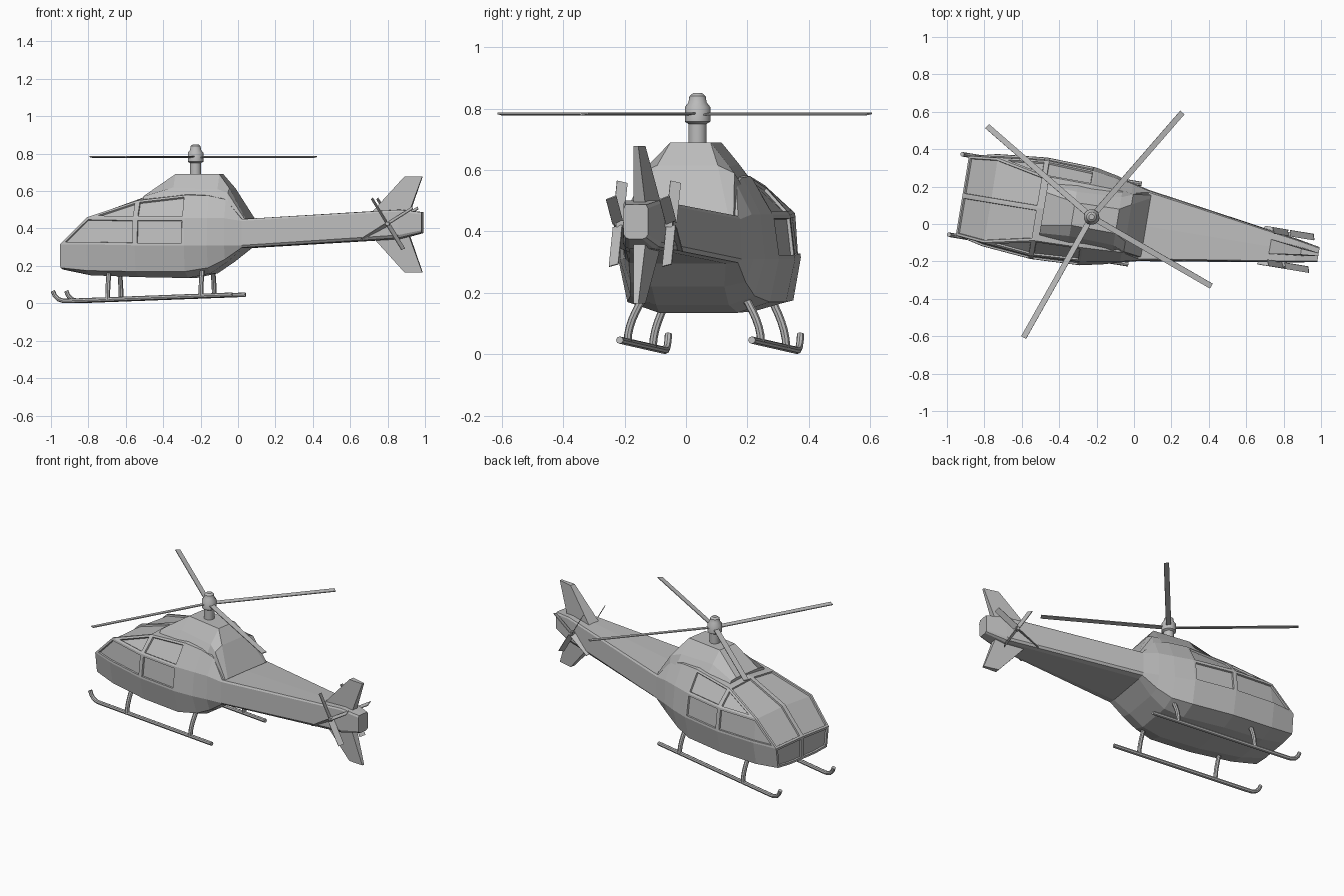
import bpy, bmesh, math
from mathutils import Matrix

cube = bpy.data.objects.get("Cube")
if cube:
    bpy.data.objects.remove(cube)

# The aircraft is built nose to -x, then turned slightly about z
YAW = Matrix.Rotation(math.radians(-9.4), 4, 'Z')
ROTOR_X = -0.23

grey = bpy.data.materials.new("plain_grey")
grey.use_nodes = True
GREY = (0.5, 0.5, 0.5, 1)
grey.diffuse_color = GREY
grey.node_tree.nodes["Principled BSDF"].inputs["Base Color"].default_value = GREY


def finish(bm, name, smooth=False):
    """Turn a bmesh into a named grey object."""
    bmesh.ops.recalc_face_normals(bm, faces=bm.faces[:])
    bm.transform(YAW)
    mesh = bpy.data.meshes.new(name)
    bm.to_mesh(mesh)
    bm.free()
    mesh.materials.append(grey)
    obj = bpy.data.objects.new(name, mesh)
    bpy.context.collection.objects.link(obj)
    if smooth:
        for o in bpy.context.selected_objects:
            o.select_set(False)
        obj.select_set(True)
        bpy.context.view_layer.objects.active = obj
        bpy.ops.object.shade_smooth_by_angle(angle=math.radians(40))


def loft(bm, rings):
    """Bridge closed rings and cap both ends; returns faces[ring][segment], first cap."""
    rows = [[bm.verts.new(p) for p in ring] for ring in rings]
    n = len(rows[0])
    faces = [[bm.faces.new((a[i], a[(i + 1) % n], b[(i + 1) % n], b[i]))
              for i in range(n)] for a, b in zip(rows, rows[1:])]
    bm.faces.new(rows[-1])
    return faces, bm.faces.new(rows[0])


# Fuselage and tail boom: per station, x then (half width, z) of
# keel, chine, waist, belt, roof edge, and the roof centre height
STATIONS = [
    (-.93, (.10, .18), (.20, .19), (.215, .315), (.215, .315), (.215, .315), .32),
    (-.78, (.12, .15), (.225, .175), (.25, .315), (.23, .46), (.23, .46), .47),
    (-.515, (.14, .14), (.245, .17), (.275, .31), (.258, .455), (.175, .55), .565),
    (-.25, (.13, .135), (.235, .17), (.265, .31), (.245, .455), (.17, .58), .6),
    (-.13, (.12, .16), (.205, .19), (.24, .31), (.225, .455), (.165, .575), .59),
    (-.04, (.12, .22), (.19, .235), (.215, .31), (.21, .455), (.16, .555), .575),
    (.05, (.14, .295), (.18, .298), (.193, .31), (.188, .44), (.18, .45), .452),
    (.88, (.04, .343), (.056, .35), (.063, .365), (.06, .49), (.055, .5), .502),
    (1.0, (.022, .375), (.034, .38), (.04, .39), (.04, .475), (.034, .487), .488),
]
# Panes as (station, segment) cells: windscreen, lower and upper front
# side panes, door panel, door window
PANES = [[(0, 5), (1, 5)], [(0, 3), (1, 3)], [(1, 4)], [(2, 3)], [(2, 4)]]

bm = bmesh.new()
tag = bm.faces.layers.int.new("pane")
rings = []
for x, *pts, top in STATIONS:
    half = [(0, pts[0][1])] + pts + [(0, top)]
    rings.append([(x, w, z) for w, z in half] +
                 [(x, -w, z) for w, z in reversed(half[1:-1])])
faces, nose = loft(bm, rings)
for k, cells in enumerate(PANES, 1):
    for r, s in cells:
        faces[r][s][tag] = k
        faces[r][-1 - s][tag] = -k
NOSE = len(PANES) + 1
nose[tag] = NOSE
bmesh.ops.remove_doubles(bm, verts=bm.verts[:], dist=0.0005)

# Split the nose into two halves, then recess every pane
nose = next(f for f in bm.faces if f[tag] == NOSE)
mid = sorted((v for v in nose.verts if abs(v.co.y) < 1e-5), key=lambda v: v.co.z)
bmesh.utils.face_split(nose, mid[0], mid[-1])
for f in bm.faces:
    if f[tag] == NOSE and f.calc_center_median().y < 0:
        f[tag] = -NOSE
bmesh.ops.recalc_face_normals(bm, faces=bm.faces[:])
groups = [[f for f in bm.faces if f[tag] == side * k]
          for k in range(1, NOSE + 1) for side in (1, -1)]
for group in groups:
    for thickness, depth in ((.013, 0), (.002, -.01)):
        bmesh.ops.inset_region(bm, faces=group, thickness=thickness,
                               depth=depth, use_even_offset=True)
finish(bm, "fuselage")

# Engine cowling: x, then (half width, z) of base, shoulder, top
COWL = [
    (-.49, (.15, .54), (.13, .572), (.09, .578)),
    (-.33, (.17, .55), (.12, .62), (.062, .69)),
    (-.09, (.17, .55), (.13, .61), (.066, .69)),
    (-.03, (.17, .5), (.155, .59), (.10, .615)),
    (.065, (.17, .44), (.168, .448), (.15, .455)),
]
bm = bmesh.new()
loft(bm, [[(x, w, z) for w, z in p] + [(x, -w, z) for w, z in reversed(p)]
          for x, *p in COWL])
finish(bm, "engine_cowling")

# Rotor mast and hub, turned from a profile
PROFILE = [(.03, .66), (.03, .75), (.042, .757), (.042, .805), (.03, .82),
           (.027, .84), (.015, .85)]
SIDES = 16
bm = bmesh.new()
loft(bm, [[(ROTOR_X + r * math.cos(a), r * math.sin(a), z)
           for a in (i * math.tau / SIDES for i in range(SIDES))]
          for r, z in PROFILE])
finish(bm, "rotor_hub", smooth=True)


def box(bm, size, matrix):
    bmesh.ops.create_cube(bm, size=1, matrix=matrix @ Matrix.Diagonal((*size, 1)))


# Main rotor blades
bm = bmesh.new()
for angle in (58.4, 148.4, 250, -20.6):
    m = (Matrix.Translation((ROTOR_X, 0, .782)) @
         Matrix.Rotation(math.radians(angle), 4, 'Z') @
         Matrix.Translation((.385, 0, 0)) @
         Matrix.Rotation(math.radians(8), 4, 'X'))
    box(bm, (.71, .03, .005), m)
finish(bm, "main_rotor_blades")

# Tail rotors, one on each side of the boom
for side, name in ((1, "left_tail_rotor"), (-1, "right_tail_rotor")):
    bm = bmesh.new()
    hub = Matrix.Translation((.825, side * .088, .425))
    box(bm, (.02, .07, .02), hub @ Matrix.Translation((0, -side * .03, 0)))
    for angle in (32, 122, 212, 302):
        m = (hub @ Matrix.Rotation(math.radians(-angle), 4, 'Y') @
             Matrix.Translation((.085, 0, 0)) @
             Matrix.Rotation(math.radians(25), 4, 'X'))
        box(bm, (.15, .036, .004), m)
    finish(bm, name)


# Tail fins: thick at the root leading edge, thin at the tip
def fin(name, root_z, tip_z):
    bm = bmesh.new()
    loft(bm, [[(a, t, z), (b, s, z), (b, -s, z), (a, -t, z)]
              for z, a, b, t, s in ((root_z, .73, .93, .04, .02),
                                    (tip_z, .905, 1.0, .016, .008))])
    finish(bm, name)


fin("upper_tail_fin", .485, .678)
fin("lower_tail_fin", .36, .165)


# Landing skids and their curved struts
def tube(name, points, radius):
    curve = bpy.data.curves.new(name, 'CURVE')
    curve.dimensions = '3D'
    curve.bevel_depth = radius
    curve.bevel_resolution = 2
    curve.use_fill_caps = True
    spline = curve.splines.new('POLY')
    spline.points.add(len(points) - 1)
    for p, co in zip(spline.points, points):
        p.co = (*co, 1)
    path = bpy.data.objects.new(name + "_path", curve)
    mesh = bpy.data.meshes.new_from_object(path)
    bm = bmesh.new()
    bm.from_mesh(mesh)
    bpy.data.objects.remove(path)
    bpy.data.meshes.remove(mesh)
    finish(bm, name, smooth=True)


for side, label in ((1, "left"), (-1, "right")):
    y = side * .218
    tube(label + "_skid", [(-.967, y, .066), (-.957, y, .042), (-.938, y, .022),
                           (-.91, y, .013), (-.88, y, .013), (.005, y, .046)], .012)
    for place, x, z in (("front", -.67, .02), ("rear", -.165, .04)):
        arc = [(x, side * (.165 + .055 * math.sin(t * math.pi / 2)),
                .19 + (z - .19) * t) for t in (i / 6 for i in range(7))]
        tube(f"{label}_{place}_strut", arc, .013)
